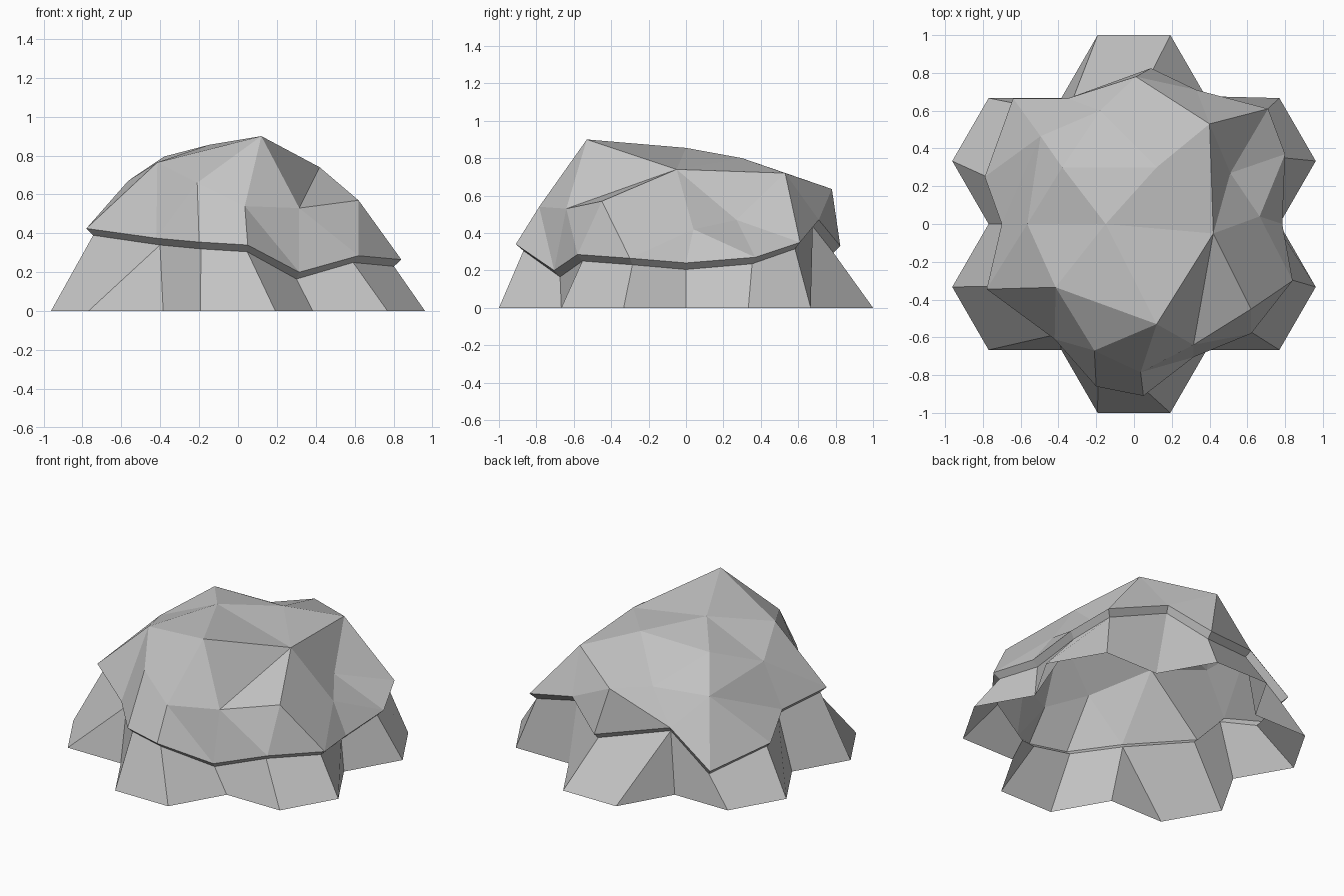
import bpy
import bmesh
import math
from mathutils import Vector
from mathutils.geometry import delaunay_2d_cdt

cube = bpy.data.objects.get("Cube")
if cube:
    bpy.data.objects.remove(cube)

# Single stone colour
stone = bpy.data.materials.new("stone_grey")
stone.use_nodes = True
stone.diffuse_color = (0.55, 0.55, 0.55, 1)
stone.node_tree.nodes["Principled BSDF"].inputs["Base Color"].default_value = stone.diffuse_color

# Lower rim of the cap, counter-clockwise from the front right corner
RIM = {
    "a": (-.78, -.345, .425), "b": (-.42, -.61, .375), "c": (-.20, -.86, .355),
    "d": (.05, -.91, .34), "e": (.315, -.705, .20), "f": (.62, -.58, .285),
    "g": (.84, -.30, .265), "h": (.785, 0, .24), "i": (.80, .37, .27),
    "j": (.71, .61, .35), "k": (.33, .71, .47), "l": (.09, .825, .33),
    "m": (-.35, .665, .43), "n": (-.64, .665, .22), "o": (-.79, .25, .29),
    "p": (-.70, 0, .39),
}
# Corners of the faceted crown
CROWN = {
    "A": (.12, -.53, .90), "B": (-.15, 0, .855), "C": (.42, -.05, .74),
    "D": (.12, .30, .80), "E": (.40, .53, .72), "F": (-.415, -.335, .765),
    "G": (-.21, -.67, .66), "H": (.315, -.64, .53), "I": (.51, .27, .47),
    "M": (-.18, .60, .63), "N": (.01, .78, .635), "P": (-.565, 0, .67),
    "T": (.035, -.785, .54), "V": (.62, -.45, .57), "X": (.665, .04, .42),
    "Y": (-.495, .465, .60), "Z": (-.38, .30, .795),
}
# Creases, each a path through named corners
CREASES = ("BACDB BFGA ATHA HCVH FPZB ZYp ZMm mYn DENMD GTd Gc Gb He Vf VXh "
           "Vg Fa Fb Pp Nl NkE EjE EIi CIX CXV CE").split()


def finish(name, bm):
    mesh = bpy.data.meshes.new(name)
    bm.to_mesh(mesh)
    bm.free()
    mesh.materials.append(stone)
    obj = bpy.data.objects.new(name, mesh)
    bpy.context.collection.objects.link(obj)
    return obj


def underside(point):
    """Point on the lower edge of the cap's lip."""
    x, y, z = point
    return Vector((x * .955, y * .955, z - .035))


# Cap: creased surface over the rim, with a thin lip turned under it
corners = {**RIM, **CROWN}
names = list(corners)
paths = ["".join(RIM) + "a"] + CREASES
edges = {tuple(sorted((names.index(s), names.index(t))))
         for path in paths for s, t in zip(path, path[1:])}
plan = [Vector(corners[n][:2]) for n in names]
flat, _, faces, source, _, _ = delaunay_2d_cdt(plan, list(edges), [], 1, 1e-5)

bm = bmesh.new()
verts = [bm.verts.new(corners[names[src[0]]]) for src in source if src]
for face in faces:
    bm.faces.new([verts[i] for i in face])
lip = {}
for edge in [e for e in bm.edges if e.is_boundary]:
    s, t = edge.verts
    for v in (s, t):
        if v not in lip:
            lip[v] = bm.verts.new(underside(v.co))
    bm.faces.new((s, t, lip[t], lip[s]))
bmesh.ops.recalc_face_normals(bm, faces=bm.faces[:])
bmesh.ops.dissolve_limit(bm, angle_limit=math.radians(1),
                         verts=bm.verts[:], edges=bm.edges[:])
finish("boulder_cap", bm)

# Skirt: outline of seven joined hexagons, rising to the lip
SIDE = 1 / (3 * math.sin(math.pi / 3)) 
lobe = [(-SIDE / 2, -1), (SIDE / 2, -1), (SIDE, -2 / 3)]
outline = []
for turn in range(6):
    c, s = math.cos(turn * math.pi / 3), math.sin(turn * math.pi / 3)
    outline += [(x * c - y * s, x * s + y * c, 0) for x, y in lobe]

bm = bmesh.new()
foot = [bm.verts.new(p) for p in outline]
head = {n: bm.verts.new(underside(p)) for n, p in RIM.items()}
order = "cdefghijklmmnopabb"
for i, name in enumerate(order):
    j = (i + 1) % len(order)
    loop = [foot[i], foot[j], head[order[j]]]
    if name != order[j]:
        loop.append(head[name])
    bm.faces.new(loop)
finish("boulder_skirt", bm)
